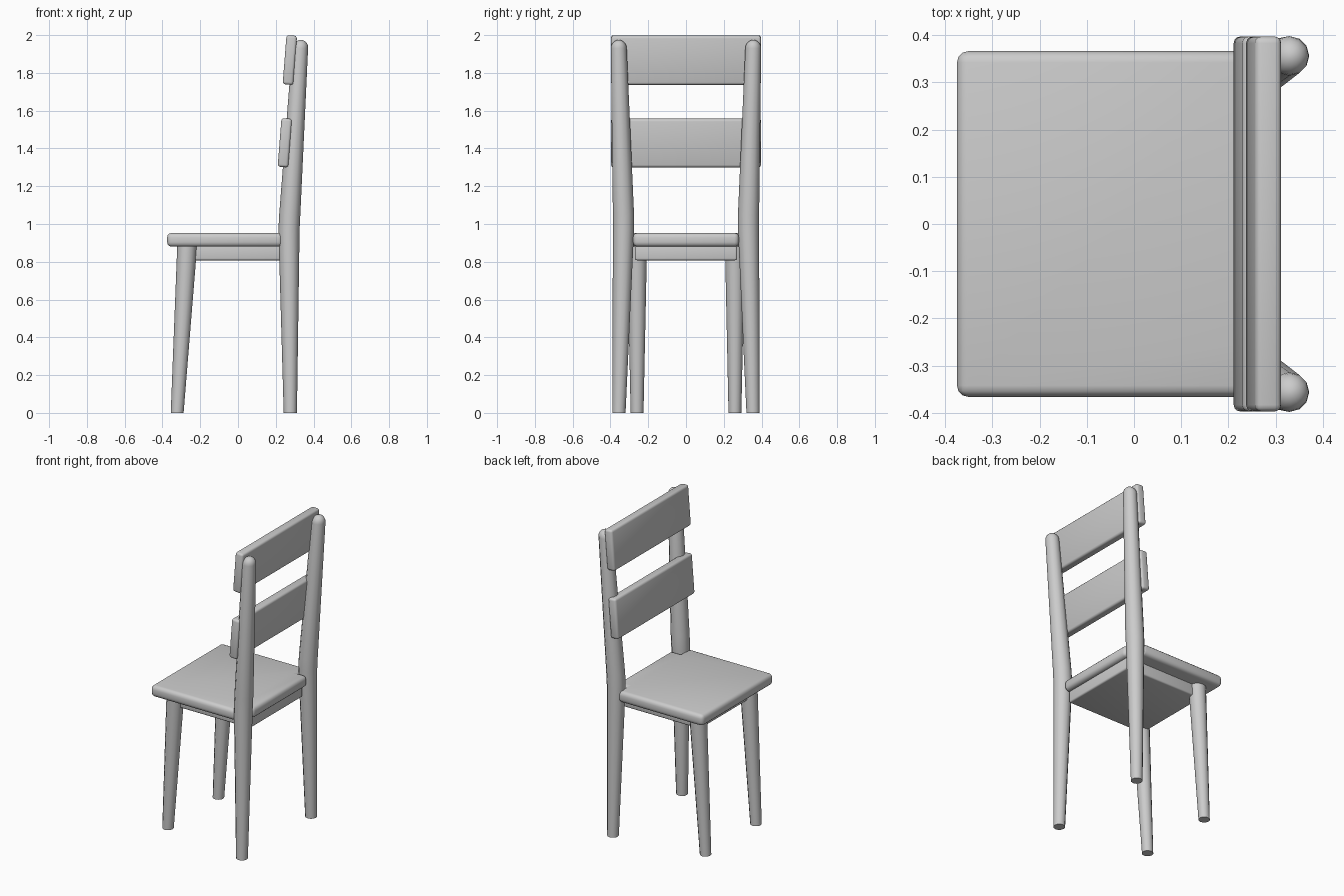
import bpy, bmesh, math

if "Cube" in bpy.data.objects:
    bpy.data.objects.remove(bpy.data.objects["Cube"])


def finish(bm, name, bevel=0.0, segments=3):
    bmesh.ops.recalc_face_normals(bm, faces=bm.faces[:])
    if bevel:
        bmesh.ops.bevel(bm, geom=bm.edges[:], offset=bevel, segments=segments,
                        profile=0.5, affect='EDGES', clamp_overlap=True)
    mesh = bpy.data.meshes.new(name)
    bm.to_mesh(mesh)
    bm.free()
    ob = bpy.data.objects.new(name, mesh)
    bpy.context.collection.objects.link(ob)
    bpy.ops.object.select_all(action='DESELECT')
    ob.select_set(True)
    bpy.context.view_layer.objects.active = ob
    bpy.ops.object.shade_smooth_by_angle(angle=math.radians(40))
    return ob


def slab(name, outline, z0, z1, bevel):
    """Extrude a plan outline upward and round its edges."""
    bm = bmesh.new()
    face = bm.faces.new([bm.verts.new((x, y, z0)) for x, y in outline])
    ext = bmesh.ops.extrude_face_region(bm, geom=[face])
    for v in ext['geom']:
        if isinstance(v, bmesh.types.BMVert):
            v.co.z = z1
    return finish(bm, name, bevel)


def slat(name, x, z, height):
    """Board leaning back slightly with the posts."""
    bm = bmesh.new()
    bmesh.ops.create_cube(bm, size=1)
    for v in bm.verts:
        a, b = v.co.x * 0.056, v.co.z * height
        t = math.radians(4.5)
        v.co = (x + a * math.cos(t) + b * math.sin(t), v.co.y * 0.794,
                z - a * math.sin(t) + b * math.cos(t))
    return finish(bm, name, 0.014)


def leg(name, rings, sides=12):
    """Turned leg through rings of (x, y, z, radius)."""
    bm = bmesh.new()
    loops = []
    for x, y, z, r in rings:
        loops.append([bm.verts.new((x + r * math.cos(2 * math.pi * i / sides),
                                    y + r * math.sin(2 * math.pi * i / sides), z))
                      for i in range(sides)])
    for lo, hi in zip(loops, loops[1:]):
        for i in range(sides):
            j = (i + 1) % sides
            bm.faces.new((lo[i], lo[j], hi[j], hi[i]))
    bm.faces.new(loops[0])
    bm.faces.new(loops[-1])
    return finish(bm, name)


# seat, notched at the back corners around the posts
half = [(-0.375, 0.366), (0.236, 0.366), (0.236, 0.28), (0.305, 0.28)]
slab("seat", half + [(x, -y) for x, y in reversed(half)], 0.88, 0.953, 0.024)

# apron block under the seat
slab("apron", [(-0.29, -0.27), (0.275, -0.27), (0.275, 0.27), (-0.29, 0.27)],
     0.808, 0.89, 0.01)

# backrest boards
slat("upper_slat", 0.2745, 1.868, 0.261)
slat("lower_slat", 0.248, 1.43, 0.258)

for s, side in ((-1, "right"), (1, "left")):
    # tapered front leg
    leg("front_leg_" + side, [(-0.322, s * 0.259, 0, 0.034),
                              (-0.268, s * 0.259, 0.9, 0.053)])
    # back leg and post in one piece, bent at the seat, domed top
    rings = [(0.277, s * 0.355, 0, 0.035), (0.270, s * 0.331, 0.97, 0.056),
             (0.274, s * 0.331, 1.05, 0.056)]
    top_r = 0.042
    for k in range(5):
        a = math.radians(k * 20)
        rings.append((0.329 + 0.004 * math.sin(a), s * 0.356,
                      1.93 + 0.045 * math.sin(a), top_r * math.cos(a)))
    leg("back_leg_" + side, rings)
